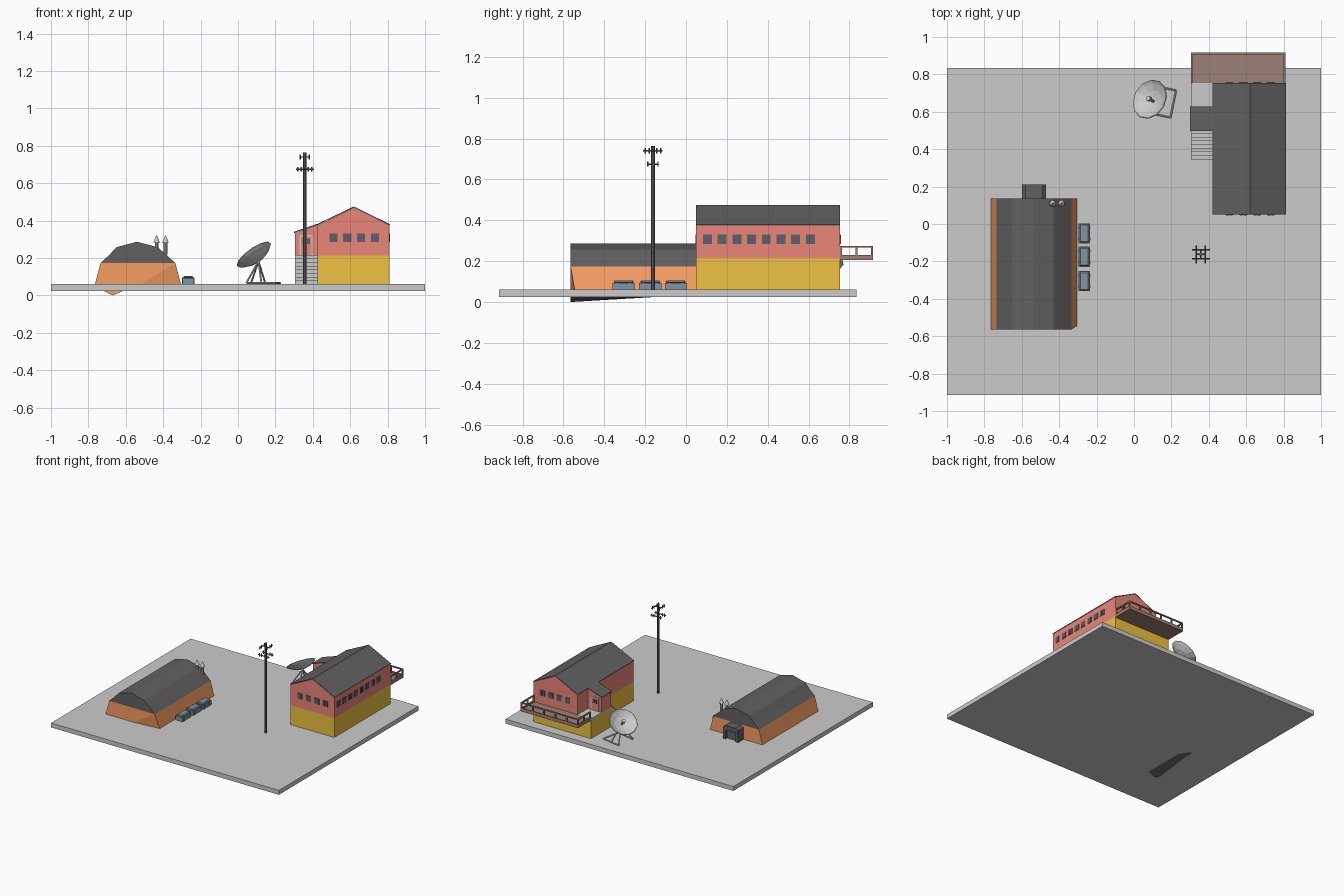
import bpy, bmesh
from math import sin, cos, pi
from mathutils import Vector

if "Cube" in bpy.data.objects:
    bpy.data.objects.remove(bpy.data.objects["Cube"])


def material(name, r, g, b):
    m = bpy.data.materials.new(name)
    m.diffuse_color = (r, g, b, 1)
    m.use_nodes = True
    m.node_tree.nodes["Principled BSDF"].inputs["Base Color"].default_value = m.diffuse_color
    return m


RED = material("red_paint", 0.83, 0.24, 0.19)
YELLOW = material("yellow_paint", 0.86, 0.55, 0.05)
ORANGE = material("orange_paint", 0.93, 0.34, 0.12)
BLACK = material("black_cladding", 0.12, 0.12, 0.12)
BLUE = material("crate_blue", 0.22, 0.3, 0.37)
WOOD = material("deck_wood", 0.34, 0.22, 0.18)
GLASS = material("window_glass", 0.09, 0.12, 0.15)


def make(name, verts, faces, mat=None):
    me = bpy.data.meshes.new(name)
    me.from_pydata([tuple(v) for v in verts], [], faces)
    bm = bmesh.new()
    bm.from_mesh(me)
    bmesh.ops.recalc_face_normals(bm, faces=bm.faces)
    bm.to_mesh(me)
    bm.free()
    if mat:
        me.materials.append(mat)
    ob = bpy.data.objects.new(name, me)
    bpy.context.collection.objects.link(ob)
    return ob


def prism(name, profile, y0, y1, mat=None):
    """Extrude an x-z profile along y."""
    n = len(profile)
    verts = [(x, y, z) for y in (y0, y1) for x, z in profile]
    faces = [(i, (i + 1) % n, (i + 1) % n + n, i + n) for i in range(n)]
    return make(name, verts, faces + [tuple(range(n)), tuple(range(n, 2 * n))], mat)


def box(name, x0, x1, y0, y1, z0, z1, mat=None):
    return prism(name, [(x0, z0), (x1, z0), (x1, z1), (x0, z1)], y0, y1, mat)


def lathe(name, rings, origin, axis, n, mat=None, caps=True):
    """Rings of (radius, height) turned about an axis."""
    q = Vector(axis).to_track_quat('Z', 'Y')
    verts = [Vector(origin) + q @ Vector((r * cos(2 * pi * i / n), r * sin(2 * pi * i / n), h))
             for r, h in rings for i in range(n)]
    faces = [(k * n + i, k * n + (i + 1) % n, (k + 1) * n + (i + 1) % n, (k + 1) * n + i)
             for k in range(len(rings) - 1) for i in range(n)]
    faces.append(tuple(range(n)))
    if caps:
        faces.append(tuple(range((len(rings) - 1) * n, len(rings) * n)))
    return make(name, verts, faces, mat)


def tube(name, p, q, r, mat=None, n=8):
    d = Vector(q) - Vector(p)
    return lathe(name, [(r, 0), (r, d.length)], p, d, n, mat)


G = 0.06  # ground level
box("ground_slab", -1, 1, -0.915, 0.835, 0.025, G)

# Hut: flared orange walls with a folded front corner, faceted black roof
front, back = -0.565, 0.135
make("hut_walls",
     [(-.765, front, G), (-.52, front, G), (-.305, front + .02, G), (-.335, front, .173), (-.735, front, .173),
      (-.765, back, G), (-.305, back, G), (-.335, back, .173), (-.735, back, .173)],
     [(0, 1, 3, 4), (1, 2, 3), (2, 6, 7, 3), (6, 5, 8, 7), (5, 0, 4, 8), (4, 3, 7, 8), (0, 5, 6, 2, 1)], ORANGE)
prism("hut_roof", [(-.735, .173), (-.335, .173), (-.38, .215), (-.43, .258), (-.54, .287),
                   (-.65, .258), (-.69, .215)], front, back, BLACK)
keel = make("hut_keel",
            [(-.73, front, .03), (-.67, front, 0), (-.6, front, .03),
             (-.73, -.16, .03), (-.67, -.16, .024), (-.6, -.16, .03)],
            [(0, 1, 2), (0, 3, 4, 1), (1, 4, 5, 2), (3, 4, 5), (0, 2, 5, 3)], BLACK)
keel.data.materials.append(ORANGE)
keel.data.polygons[0].material_index = 1

# Hut entrance porch: roof, cheeks and recessed door
prism("hut_porch_roof", [(-.6, .135), (-.47, .135), (-.47, .155), (-.49, .17), (-.58, .17), (-.6, .155)],
      back, .21, BLACK)
box("hut_porch_door", -.58, -.49, back, .185, G, .135, BLACK)
for x in (-.6, -.49):
    box("hut_porch_cheek", x, x + .02, back, .205, G, .135, BLACK)

# Hut vents
for x in (-.435, -.388):
    lathe("hut_vent", [(.01, .22), (.01, .283), (.018, .283), (.002, .32)], (x, .11, 0), (0, 0, 1), 10)

# Storage crates with lids
for y in (-.05, -.175, -.305):
    box("crate_body", -.297, -.235, y - .054, y + .054, G, .093, BLUE)
    lid = box("crate_lid", -.293, -.239, y - .05, y + .05, .093, .105, BLUE)
    bv = lid.modifiers.new("bevel", 'BEVEL')
    bv.width, bv.segments = .008, 1
    for s in (-.03, .03):
        box("crate_strap", -.3, -.232, y + s - .005, y + s + .005, G, .096, BLUE)

# Utility pole with two levels of paired crossarms
px, py = .357, -.162
tube("pole_mast", (px, py, G), (px, py, .765), .01, BLACK)
for z, along_x in ((.675, True), (.74, False)):
    def at(u, v, dz=0):
        return (px + u, py + v, z + dz) if along_x else (px + v, py + u, z + dz)
    tube("pole_link", at(0, -.027), at(0, .027), .004, BLACK, 6)
    for v in (-.025, .025):
        tube("pole_crossarm", at(-.048, v), at(.048, v), .004, BLACK, 6)
        for u in (-.038, -.018, .018, .038):
            tube("pole_insulator", at(u, v, -.012), at(u, v, .013), .004, BLACK, 6)

# Satellite dish, feed and tube stand
N = Vector((-.55, .3, .78)).normalized()
rim = Vector((.085, .667, .218))
dish = lathe("dish_bowl", [(.02, -.042), (.06, -.031), (.095, -.012), (.11, 0)], rim, N, 12, None, False)
sol = dish.modifiers.new("thickness", 'SOLIDIFY')
sol.thickness = .005
lathe("dish_feed", [(.007, -.042), (.007, -.005), (.014, -.002), (.014, .018)], rim, N, 8)
hub = rim - N * .045
base = [(.07, .745, .067), (.225, .715, .067), (.195, .57, .067), (.045, .6, .067)]
for a, b in zip(base, base[1:]):
    tube("dish_base_tube", a, b, .005)
for p in (base[0], base[3], (.145, .73, .067), (.125, .585, .067)):
    tube("dish_leg", p, hub, .005)

# Main building: yellow base, red storey, black pitched roof
X0, X1, Y0, Y1 = .425, .81, .05, .755
F = .213  # upper floor level
box("house_base", X0, X1, Y0, Y1, G, F, YELLOW)
prism("house_upper_walls", [(X0, F), (X1, F), (X1, .375), (.62, .47), (X0, .375)], Y0, Y1, RED)
prism("house_roof", [(X0 - .004, .375), (.62, .471), (X1 + .003, .375), (X1 + .003, .38), (.62, .476),
                     (X0 - .004, .38)], Y0, Y1, BLACK)


def window(cx, cy, facing):
    """Twin-pane window; facing is '-y', '+y' or '+x'."""
    s = -1 if facing[0] == '-' else 1

    def part(name, c, w, h, d, mat):
        z = .308
        e = sorted((0, s * d))
        if facing[1] == 'y':
            box(name, cx + c - w, cx + c + w, cy + e[0], cy + e[1], z - h, z + h, mat)
        else:
            box(name, cx + e[0], cx + e[1], cy + c - w, cy + c + w, z - h, z + h, mat)
    part("window_frame", 0, .022, .023, .003, BLACK)
    for c in (-.01, .01):
        part("window_pane", c, .007, .018, .004, GLASS)


for i in range(4):
    for y, f in ((Y0, '-y'), (Y1, '+y')):
        window(.51 + .074 * i, y, f)
for i in range(8):
    window(X1, .105 + .072 * i, '+x')

# Side entrance: stairs, landing and porch
L = .305
for i in range(8):
    box("stair_step", L, X0, .345 + .0195 * i, .5, G + .0195 * i, G + .0195 * (i + 1))
box("landing_base", L, X0, .5, Y1, G, F - .005, YELLOW)
box("landing_floor", L, X0, .5, Y1, F - .005, F + .004)
prism("porch_walls", [(L, F), (X0, F), (X0, .375), (L, .335)], .502, .622, RED)
prism("porch_roof", [(.3, .334), (X0, .376), (X0, .383), (.3, .341)], .498, .627, BLACK)
for y in (.502, .622):
    for x in (.33, .392):
        box("porch_door_frame", x, x + .006, y - .004, y + .004, F + .004, .322)
    box("porch_door_frame_top", .33, .398, y - .004, y + .004, .316, .322)
    box("porch_door", .336, .392, y - .002, y + .002, F + .004, .316, RED)
    for x in (.345, .368):
        box("porch_door_pane", x, x + .016, y - .004, y + .004, .275, .305, GLASS)

# Back deck with railings
D = .917
box("deck_floor", L, X1, Y1, D, F - .008, F + .006, WOOD)
for z0, z1 in ((F, F + .018), (.266, .275)):
    box("deck_back_rail", L, X1, D - .01, D, z0, z1, WOOD)
    for x in (L, X1 - .01):
        box("deck_side_rail", x, x + .01, Y1, D, z0, z1, WOOD)
for i in range(6):
    x = L + i * (X1 - L - .01) / 5
    box("deck_back_post", x, x + .01, D - .012, D, F, .27, WOOD)
for x in (L, X1 - .01):
    for y in (Y1, .83):
        box("deck_side_post", x, x + .01, y, y + .01, F, .27, WOOD)
